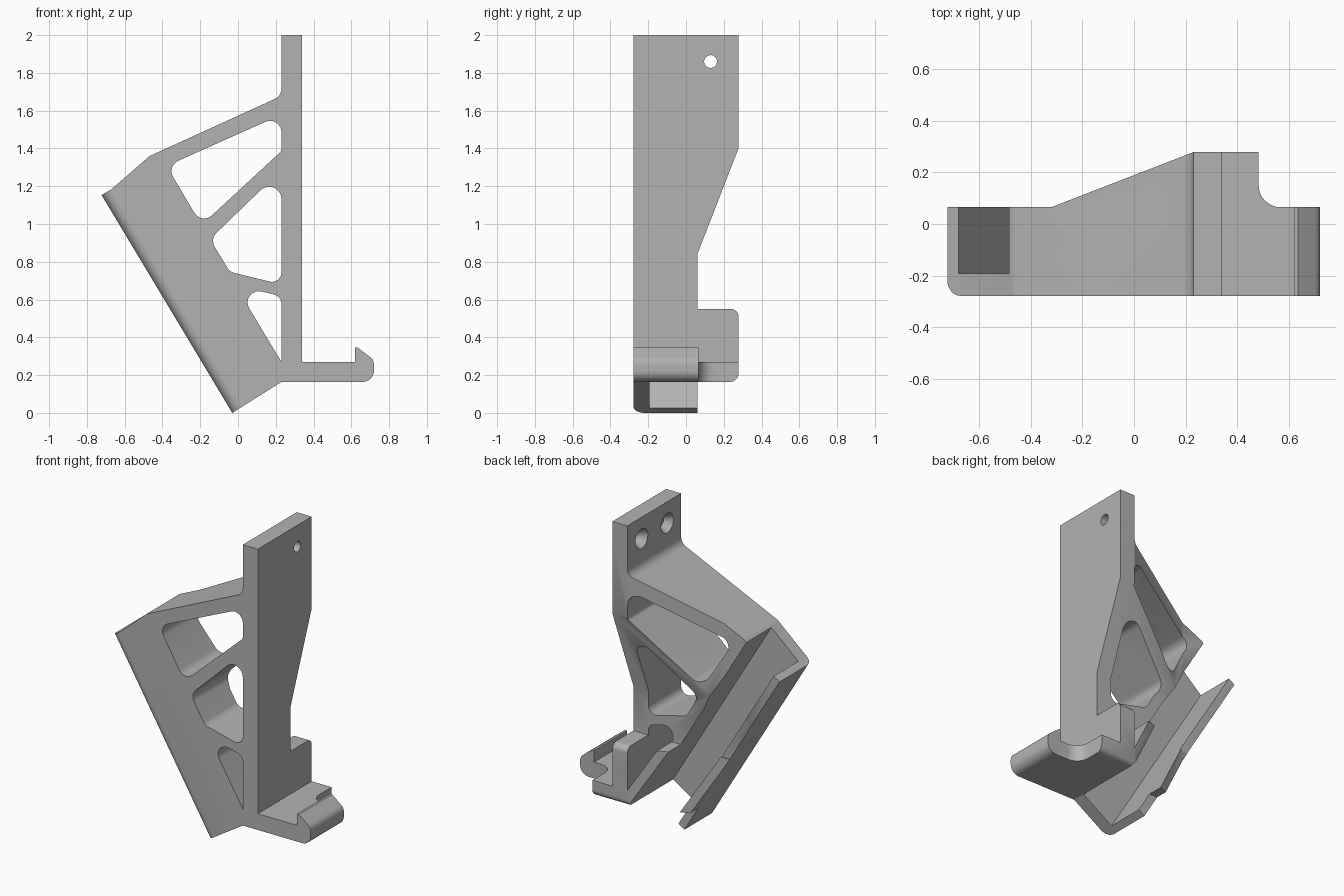
import bpy, bmesh, math
from mathutils import Vector

cube = bpy.data.objects.get("Cube")
if cube:
    bpy.data.objects.remove(cube)

grey = bpy.data.materials.new("matte_grey")
grey.use_nodes = True
grey.diffuse_color = (0.45, 0.45, 0.45, 1)
grey.node_tree.nodes["Principled BSDF"].inputs["Base Color"].default_value = (0.45, 0.45, 0.45, 1)

FRONT, BACK = -0.278, 0.278
REAR = 0.065                       # rear face of the narrow parts


def rounded(corners, steps=8):
    """Outline from corners (a, b) or (a, b, radius)."""
    out = []
    n = len(corners)
    for i, c in enumerate(corners):
        p = Vector(c[:2])
        if len(c) == 2:
            out.append(p)
            continue
        u = (Vector(corners[i - 1][:2]) - p).normalized()
        v = (Vector(corners[(i + 1) % n][:2]) - p).normalized()
        half = u.angle(v) / 2
        centre = p + (u + v).normalized() * c[2] / math.sin(half)
        start = p + u * c[2] / math.tan(half) - centre
        end = p + v * c[2] / math.tan(half) - centre
        sweep = start.angle(end)
        for k in range(steps + 1):
            t = k / steps
            out.append(centre + (start * math.sin((1 - t) * sweep)
                                 + end * math.sin(t * sweep)) / math.sin(sweep))
    return out


def finish(bm, name):
    bmesh.ops.recalc_face_normals(bm, faces=bm.faces)
    mesh = bpy.data.meshes.new(name)
    bm.to_mesh(mesh)
    bm.free()
    mesh.materials.append(grey)
    ob = bpy.data.objects.new(name, mesh)
    bpy.context.collection.objects.link(ob)
    return ob


def prism(name, corners, axis, lo, hi, round_edge=0):
    """Extrude an outline along an axis; optionally round the closing edge at lo."""
    place = {"x": lambda p, d: (d, p.x, p.y),
             "y": lambda p, d: (p.x, d, p.y),
             "z": lambda p, d: (p.x, p.y, d)}[axis]
    pts = rounded(corners)
    bm = bmesh.new()
    a = [bm.verts.new(place(p, lo)) for p in pts]
    b = [bm.verts.new(place(p, hi)) for p in pts]
    bm.faces.new(a)
    bm.faces.new(b[::-1])
    for i in range(len(pts)):
        bm.faces.new((a[i - 1], a[i], b[i], b[i - 1]))
    if round_edge:
        bmesh.ops.recalc_face_normals(bm, faces=bm.faces)
        bmesh.ops.bevel(bm, geom=[bm.edges.get((a[-1], a[0]))], offset=round_edge,
                        segments=8, profile=0.5, affect="EDGES")
    return finish(bm, name)


def bore(name, start, direction, length, r1, r2):
    """Round or conical cutter running from start along direction."""
    d = Vector(direction).normalized()
    bm = bmesh.new()
    bmesh.ops.create_cone(bm, cap_ends=True, segments=48, radius1=r1, radius2=r2, depth=length)
    rot = d.to_track_quat("Z", "Y").to_matrix()
    for v in bm.verts:
        v.co = rot @ v.co + Vector(start) + d * length / 2
    return finish(bm, name)


def combine(body, tool, operation="DIFFERENCE"):
    mod = body.modifiers.new("cut", "BOOLEAN")
    mod.operation, mod.solver, mod.object = operation, "EXACT", tool
    bpy.context.view_layer.objects.active = body
    bpy.ops.object.modifier_apply(modifier=mod.name)
    bpy.data.objects.remove(tool)


# Side profile: slanted rail, upper bar, upright plate, arm and hook
bracket = prism("bracket", [
    (-0.722, 1.153), (-0.669, 1.185), (-0.468, 1.36, 0.06), (0.23, 1.678, 0.06),
    (0.23, 2), (0.338, 2), (0.338, 0.27), (0.62, 0.27), (0.62, 0.345), (0.635, 0.345),
    (0.72, 0.28, 0.05), (0.72, 0.164, 0.06), (0.23, 0.164), (-0.03, 0)],
    "y", FRONT, BACK, round_edge=0.06)

# Plan outline: wide at the upright, narrow at the rail and hook
combine(bracket, prism("plan", [
    (-1, FRONT - 0.1), (1, FRONT - 0.1), (1, REAR), (0.482, REAR, 0.085),
    (0.482, BACK + 0.1), (0.23, BACK + 0.1), (0.23, BACK), (-0.32, REAR), (-1, REAR)],
    "z", -0.1, 2.1), "INTERSECT")

# End outline: tapered upright above a rounded foot
combine(bracket, prism("end", [
    (FRONT - 0.1, -0.1), (REAR - 0.005, -0.1), (REAR - 0.005, 0.164), (BACK, 0.164, 0.045),
    (BACK, 0.55, 0.04), (REAR - 0.005, 0.55), (REAR - 0.005, 0.84), (BACK, 1.4),
    (BACK, 2.1), (FRONT - 0.1, 2.1)],
    "x", -1, 1), "INTERSECT")

# Openings between the struts
for corners in (
    [(-0.378, 1.307, 0.06), (-0.193, 0.995, 0.06), (0.23, 1.386, 0.03), (0.23, 1.579, 0.06)],
    [(-0.148, 0.92, 0.06), (-0.043, 0.747, 0.05), (0.23, 0.68, 0.05), (0.23, 1.286, 0.065)],
    [(-0.015, 0.677, 0.06), (0.23, 0.27), (0.23, 0.617, 0.05)],
):
    combine(bracket, prism("opening", corners, "y", -0.5, 0.5))

# Rail slot, open at both ends and to the rear
along = Vector((0.515, -0.857))
across = Vector((0.857, 0.515))
top = Vector((-0.722, 1.153))
slot = [top + across * p + along * s for p, s in ((0.05, -0.4), (0.305, -0.4), (0.305, 1.348), (0.05, 1.6))]
combine(bracket, prism("slot", [tuple(p) for p in slot], "y", -0.192, 0.5))

# Long bore through the struts, with a wider mouth and conical end
axis = Vector((0.412, 0, -0.911))
mouth = Vector((-0.15, -0.112, 1.5))
combine(bracket, bore("bore", mouth - axis * 0.1, axis, 1.163, 0.125, 0.125))
combine(bracket, bore("bore_tip", mouth + axis * 1.062, axis, 0.123, 0.125, 0.001))
combine(bracket, bore("bore_mouth", mouth - axis * 0.1, axis, 0.13, 0.14, 0.14))

# Countersunk screw hole in the upper bar
screw = Vector((0.054, 0.054, 1.598))
combine(bracket, bore("screw_hole", screw - axis * 0.05, axis, 0.22, 0.054, 0.054))
combine(bracket, bore("screw_sink", screw - axis * 0.02, axis, 0.09, 0.105, 0.054))

# Countersunk holes in the upright and the arm
for start, direction in (((0.23, -0.135, 1.86), (1, 0, 0)),
                         ((0.23, 0.13, 1.86), (1, 0, 0)),
                         ((0.435, -0.073, 0.164), (0, 0, 1))):
    s, d = Vector(start), Vector(direction)
    combine(bracket, bore("hole", s - d * 0.05, d, 0.25, 0.034, 0.034))
    combine(bracket, bore("sink", s - d * 0.01, d, 0.06, 0.07, 0.034))

bpy.ops.object.select_all(action="DESELECT")
bracket.select_set(True)
bpy.context.view_layer.objects.active = bracket
bpy.ops.object.shade_smooth_by_angle(angle=math.radians(30))
